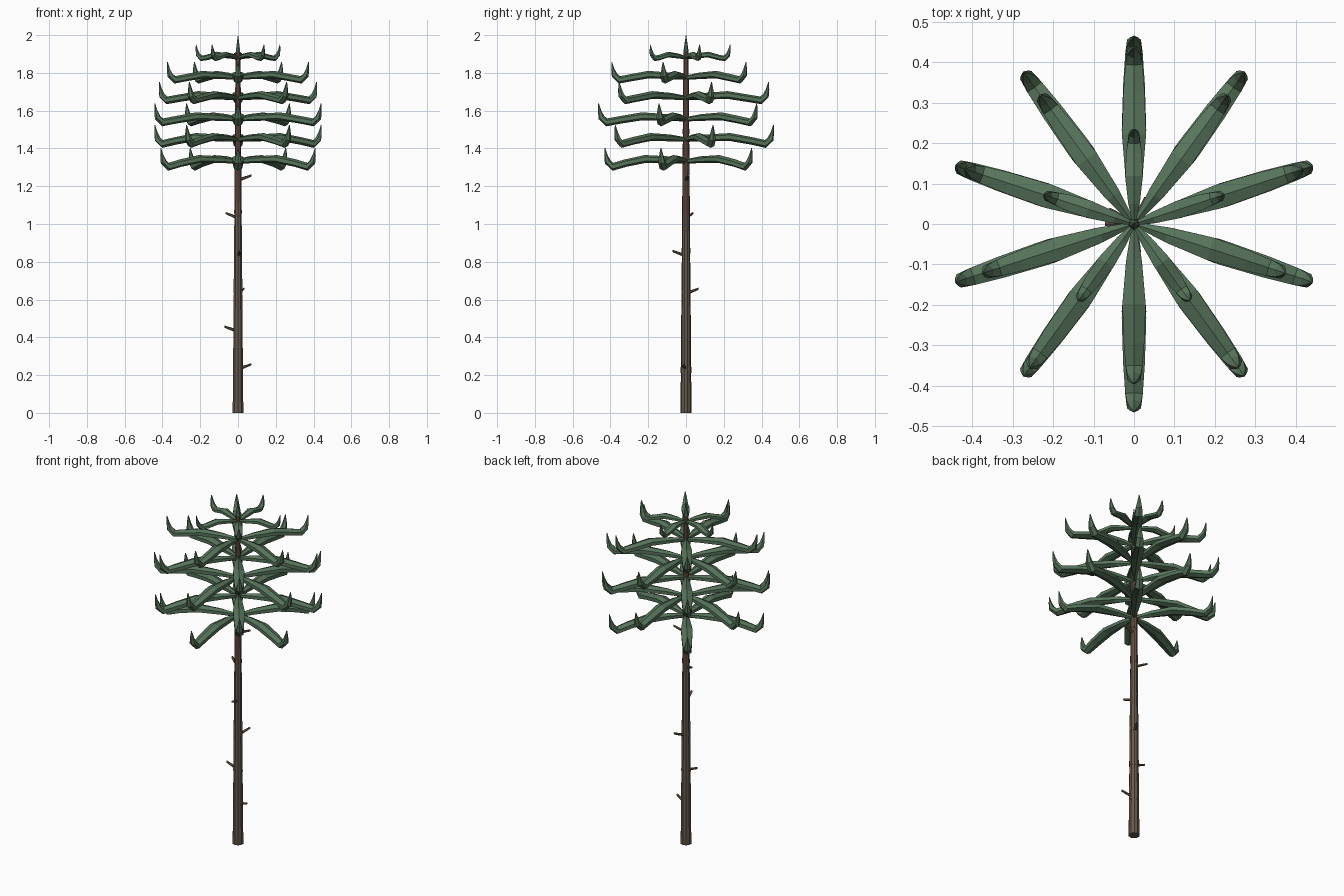
import bpy, bmesh, math
from mathutils import Vector, Matrix

if "Cube" in bpy.data.objects:
    bpy.data.objects.remove(bpy.data.objects["Cube"], do_unlink=True)


def material(name, rgb):
    m = bpy.data.materials.new(name)
    m.use_nodes = True
    m.diffuse_color = (*rgb, 1)
    m.node_tree.nodes["Principled BSDF"].inputs["Base Color"].default_value = (*rgb, 1)
    return m


GREEN = material("needle green", (0.095, 0.175, 0.105))
BARK = material("grey brown bark", (0.135, 0.100, 0.075))
UPPER = material("reddish bark", (0.145, 0.085, 0.060))


def loft(bm, rings, sides, matrix=Matrix()):
    """Skin a row of rings (centre, side vector, up vector) and cap both ends."""
    loops = []
    for centre, side, up in rings:
        loop = []
        for i in range(sides):
            a = math.tau * i / sides
            loop.append(bm.verts.new(matrix @ (centre + side * math.sin(a) + up * math.cos(a))))
        loops.append(loop)
    for a, b in zip(loops, loops[1:]):
        for i in range(sides):
            j = (i + 1) % sides
            bm.faces.new((a[i], a[j], b[j], b[i]))
    bm.faces.new(loops[0])
    bm.faces.new(loops[-1])


def finish(bm, name, *mats):
    bmesh.ops.recalc_face_normals(bm, faces=bm.faces)
    mesh = bpy.data.meshes.new(name)
    bm.to_mesh(mesh)
    bm.free()
    for m in mats:
        mesh.materials.append(m)
    obj = bpy.data.objects.new(name, mesh)
    bpy.context.collection.objects.link(obj)
    return obj


def upright(z, r):
    return Vector((0, 0, z)), Vector((r, 0, 0)), Vector((0, r, 0))


# Trunk: stacked sections, each a little narrower than the one below
bm = bmesh.new()
sections, height = 9, 1.9
for k in range(sections):
    z0, z1 = height * k / sections, height * (k + 1) / sections
    r = 0.030 - 0.016 * k / sections
    loft(bm, [upright(z0, r), upright(z1 + 0.01, r - 0.003)], 10)
for f in bm.faces:
    f.material_index = int(f.calc_center_median().z > 1.05)
finish(bm, "trunk", BARK, UPPER)

# Dead branch stubs, pointing out and slightly up
bm = bmesh.new()
for k, angle in enumerate((-15, 180, 65, -80, 150, 10)):
    z = 0.24 + 0.2 * k
    rings = [(Vector((x, 0, z + h)), Vector((0, r, 0)), Vector((0, 0, r)))
             for x, h, r in ((0.01, -0.005, 0.009), (0.072, 0.017, 0.006))]
    loft(bm, rings, 6, Matrix.Rotation(math.radians(angle), 4, "Z"))
finish(bm, "branch_stubs", BARK)

# Branch outline: share of length, height, half width, half thickness
ARM = ((0.01, -0.005, 0.006, 0.012), (0.22, 0.004, 0.023, 0.018),
       (0.50, 0.010, 0.035, 0.021), (0.74, -0.008, 0.031, 0.020))
# Hook at the end: distance back from tip, height, half width, half thickness
HOOK = ((0.045, -0.022, 0.025, 0.021), (0.017, 0.004, 0.020, 0.017),
        (0.008, 0.038, 0.012, 0.009), (0.002, 0.078, 0.002, 0.002))


def branch(bm, length, droop, scale, matrix):
    points = [(s * length, z - droop * s * s, w, t) for s, z, w, t in ARM]
    points += [(length - d * scale, z * scale - droop, w, t) for d, z, w, t in HOOK]
    rings = []
    for i, (x, z, w, t) in enumerate(points):
        before, after = points[max(i - 1, 0)], points[min(i + 1, len(points) - 1)]
        along = Vector((after[0] - before[0], 0, after[1] - before[1])).normalized()
        up = Vector((-along.z, 0, along.x))
        rings.append((Vector((x, 0, z)), Vector((0, w * scale, 0)), up * t * scale))
    loft(bm, rings, 6, matrix)


# Six whorls of five branches, each turned half a step: hub height, length, droop, scale
WHORLS = ((1.337, 0.432, 0.012, 1), (1.452, 0.465, 0.006, 1), (1.560, 0.465, 0, 1),
          (1.672, 0.440, -0.004, 0.98), (1.780, 0.395, -0.004, 0.95), (1.885, 0.235, -0.008, 0.72))
for k, (z, length, droop, scale) in enumerate(WHORLS):
    bm = bmesh.new()
    for i in range(5):
        angle = math.radians((90 if k % 2 else -90) + 72 * i)
        branch(bm, length, droop, scale,
               Matrix.Translation((0, 0, z)) @ Matrix.Rotation(angle, 4, "Z"))
    finish(bm, f"branch_whorl_{k + 1}", GREEN)

# Leading shoot at the very top
bm = bmesh.new()
loft(bm, [upright(1.87, 0.010), upright(1.92, 0.013), upright(2.0, 0.001)], 6)
finish(bm, "top_shoot", GREEN)
